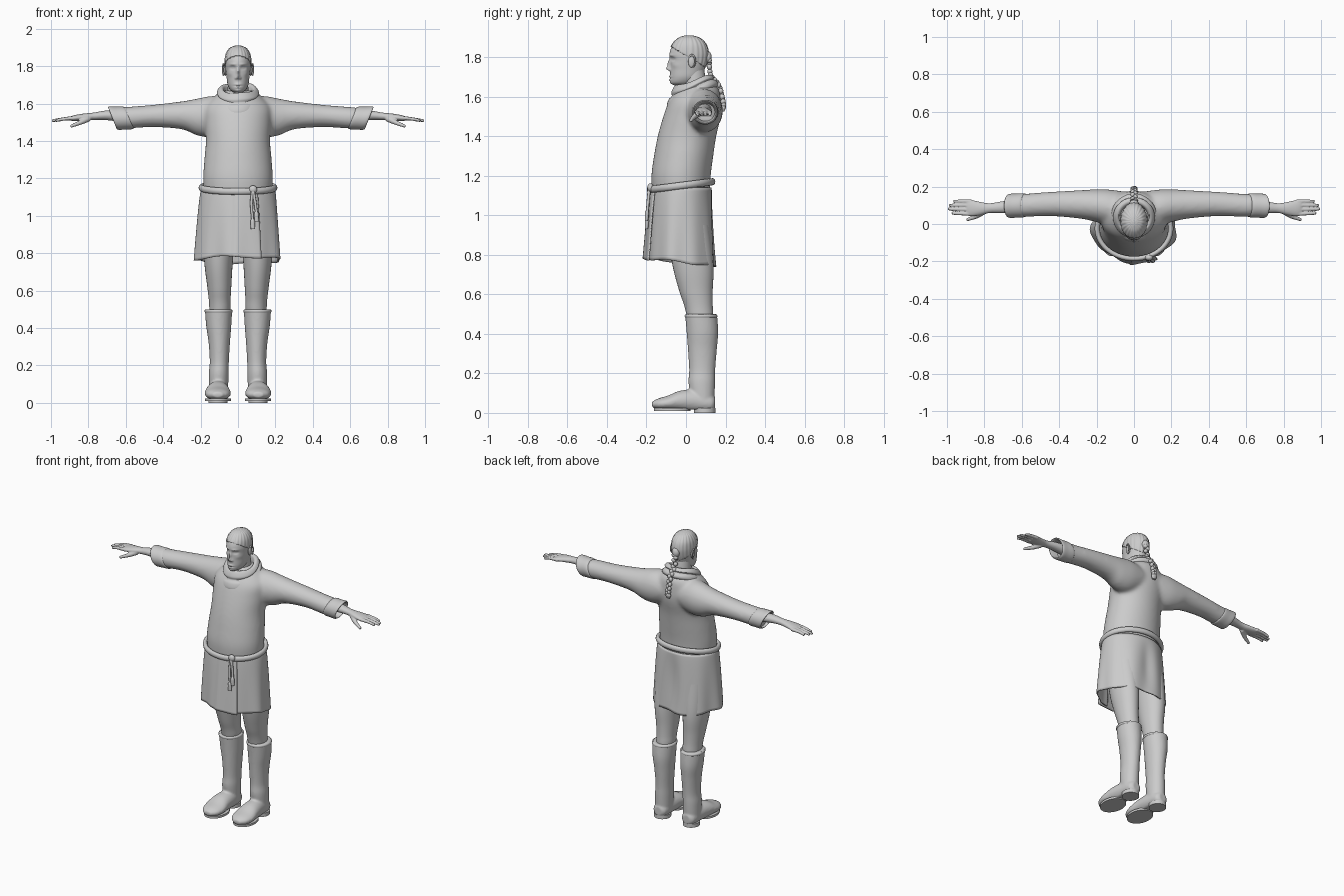
import bpy, bmesh, math
from math import sin, cos, pi, exp
from mathutils import Vector

old = bpy.data.objects.get("Cube")
if old:
    bpy.data.objects.remove(old)

grey = bpy.data.materials.new("plain_grey")
grey.use_nodes = True
grey.diffuse_color = (0.6, 0.6, 0.6, 1)
grey.node_tree.nodes["Principled BSDF"].inputs["Base Color"].default_value = (0.6, 0.6, 0.6, 1)


def finish(bm, name, voxel=0, mirror=False, thick=0, relax=4):
    bmesh.ops.recalc_face_normals(bm, faces=bm.faces)
    me = bpy.data.meshes.new(name)
    bm.to_mesh(me)
    bm.free()
    ob = bpy.data.objects.new(name, me)
    bpy.context.collection.objects.link(ob)
    me.materials.append(grey)
    if voxel:
        m = ob.modifiers.new("merge", "REMESH")
        m.mode, m.voxel_size, m.use_smooth_shade = "VOXEL", voxel, True
        m = ob.modifiers.new("relax", "SMOOTH")
        m.iterations = relax
    if thick:
        m = ob.modifiers.new("cloth", "SOLIDIFY")
        m.thickness = thick
    if mirror:
        ob.modifiers.new("mirror", "MIRROR").use_mirror_merge = False
    bpy.ops.object.select_all(action="DESELECT")
    ob.select_set(True)
    bpy.context.view_layer.objects.active = ob
    bpy.ops.object.shade_smooth_by_angle(angle=math.radians(60))
    return ob


def ease(rows, steps=6):
    """Catmull-Rom interpolation of tuples."""
    out = []
    for i in range(len(rows) - 1):
        a, b, c, d = rows[max(i - 1, 0)], rows[i], rows[i + 1], rows[min(i + 2, len(rows) - 1)]
        for k in range(steps):
            t = k / steps
            out.append(tuple(q + t / 2 * (r - p + t * (2*p - 5*q + 4*r - s + t * (3*(q - r) + s - p)))
                             for p, q, r, s in zip(a, b, c, d)))
    return out + [tuple(rows[-1])]


def skin(bm, rings, wrap=True, caps=True, closed=False):
    vs = [[bm.verts.new(p) for p in ring] for ring in rings]
    n = len(vs[0])
    for a, b in zip(vs, vs[1:] + vs[:1] if closed else vs[1:]):
        for j in range(n if wrap else n - 1):
            bm.faces.new((a[j], a[(j + 1) % n], b[(j + 1) % n], b[j]))
    if caps and not closed:
        bm.faces.new(vs[0])
        bm.faces.new(vs[-1])


def loft(bm, rows, axis, n=32, sign=1, shear=0, caps=True):
    """Rows: position on axis, two centre values, two radii."""
    rings = []
    for p, c, d, r, s in ease(rows):
        ring = []
        for j in range(n):
            u, v = c + r * cos(2*pi*j/n), d + s * sin(2*pi*j/n)
            q = p + shear * (v - d)
            ring.append({"x": (sign*q, u, v), "y": (u, q, v), "z": (u, v, q)}[axis])
        rings.append(ring)
    skin(bm, rings, caps=caps)


def tube(bm, path, r0, r1, n=12, closed=False, flat=1):
    pts = [Vector(p) for p in path]
    rings = []
    for i, p in enumerate(pts):
        a = pts[i - 1] if i or closed else p
        b = pts[(i + 1) % len(pts)] if closed or i < len(pts) - 1 else p
        t = (b - a).normalized()
        u = t.cross(Vector((0, 0, 1)) if abs(t.z) < .9 else Vector((0, 1, 0))).normalized()
        w = u.cross(t)
        r = r0 + (r1 - r0) * i / (len(pts) - 1)
        rings.append([p + u*r*flat*cos(2*pi*j/n) + w*r*sin(2*pi*j/n) for j in range(n)])
    skin(bm, rings, closed=closed)


def blob(bm, at, size):
    made = bmesh.ops.create_uvsphere(bm, u_segments=20, v_segments=12, radius=1)["verts"]
    for v in made:
        v.co = Vector(v.co[k] * size[k] + at[k] for k in range(3))


# Tunic body with both sleeves, merged into one cloth surface
bm = bmesh.new()
loft(bm, [(1.1, 0, -.025, .18, .145), (1.2, 0, -.025, .186, .15), (1.3, 0, -.012, .18, .15),
          (1.4, 0, .005, .172, .148), (1.5, 0, .03, .178, .145), (1.58, 0, .045, .175, .13),
          (1.64, 0, .06, .12, .105), (1.67, 0, .06, .08, .07)], "z", 48)
for s in (1, -1):
    loft(bm, [(.03, .07, 1.54, .1, .09), (.14, .09, 1.53, .095, .11), (.22, .1, 1.528, .085, .098),
              (.3, .105, 1.537, .075, .075), (.45, .107, 1.534, .065, .06), (.58, .1, 1.525, .062, .058),
              (.64, .1, 1.522, .06, .058)], "x", sign=s)
finish(bm, "tunic_body", .011, relax=8)

# Turned-back cuffs with slanted openings
bm = bmesh.new()
for s, off in ((1, .01), (-1, -.02)):
    loft(bm, [(.6 + off, .1, 1.523, .057, .055), (.61 + off, .1, 1.523, .064, .06),
              (.65 + off, .098, 1.522, .064, .061), (.685 + off, .097, 1.522, .064, .062),
              (.688 + off, .097, 1.522, .055, .053), (.64 + off, .098, 1.522, .048, .045)],
         "x", sign=s, shear=.4)
finish(bm, "sleeve_cuffs")

# Wrapped skirt: overlapping front edge, soft folds, hollow below
bm = bmesh.new()
rings = []
for i in range(25):
    t = i / 24
    ring = []
    for j in range(121):
        f = j / 120
        a = -.28 - f * (2*pi + .25)          # angle from the front, clockwise
        step = .016 * t * exp(-9 * (1 - f)) + .008 * (f > .9)
        fold = t * (.006*sin(5*a + 1) + .004*sin(9*a))
        cleft = .014 * exp(-((math.remainder(a - pi, 2*pi)) / .22) ** 2) * sin(pi * t)
        r = .198 + .03 * t ** .7 + step + fold - cleft
        q = .152 + .023 * t ** .7 + step + fold - cleft
        hem = .762 + .018 * cos(a) + .006 * sin(4*a)
        ring.append((-r * sin(a), -.022 - q * cos(a), 1.14 + (hem - 1.14) * t))
    rings.append(ring)
skin(bm, rings, wrap=False, caps=False)
finish(bm, "skirt", thick=.008)

# Rope belt, knot and hanging ends
bm = bmesh.new()
tube(bm, [(.197*sin(2*pi*k/64), -.025 - .16*cos(2*pi*k/64), 1.15 - .02*cos(2*pi*k/64))
          for k in range(64)], .018, .018, closed=True, flat=.75)
blob(bm, (.08, -.18, 1.14), (.022, .016, .022))
for x, low in ((.072, .93), (.092, .97)):
    tube(bm, ease([(.08, -.185, 1.14), (x, -.192, 1.07), (x + .006, -.196, low + .05)]), .008, .007)
    loft(bm, [(low + .055, x + .006, -.197, .006, .006), (low + .04, x + .006, -.198, .012, .01),
              (low, x + .008, -.2, .012, .008)], "z", 12)
finish(bm, "belt")

# Draped cowl around the neck, low at the front and high at the back
bm = bmesh.new()
profile = ease([(.07, .04, .065, 1.63, .03), (.078, .035, .075, 1.675, .028), (.095, .035, .092, 1.682, .03),
                (.112, .034, .108, 1.66, .04), (.106, .034, .106, 1.645, .045), (.12, .034, .122, 1.632, .05),
                (.125, .033, .13, 1.61, .058), (.118, .033, .122, 1.592, .06), (.1, .04, .105, 1.585, .058)], 5)
skin(bm, [[(rx*sin(a), cy - ry*cos(a), z - tilt*cos(a) + .004*sin(3*a + 9*rx))
           for a in (2*pi*j/64 for j in range(64))] for rx, cy, ry, z, tilt in profile], caps=False)
finish(bm, "cowl")

# Head, shaped by soft bumps: x, z, width, height, depth
bumps = [(0, 1.768, .008, .02, .014), (0, 1.743, .010, .011, .019), (.012, 1.736, .006, .006, .008),
         (.029, 1.791, .014, .009, -.012), (.029, 1.791, .009, .005, .006), (.028, 1.81, .017, .005, .005),
         (.046, 1.76, .014, .014, .004), (0, 1.702, .018, .005, .007), (0, 1.686, .015, .005, .006),
         (0, 1.694, .02, .002, -.003), (0, 1.668, .016, .009, .004)]


def head_rings(grow=0.0, strands=0.0):
    rows = [(1.658, -.06, .03, .02), (1.672, -.078, .055, .04), (1.7, -.08, .08, .055), (1.74, -.079, .095, .061),
            (1.78, -.079, .107, .066), (1.82, -.083, .111, .068), (1.86, -.068, .1, .062),
            (1.89, -.04, .073, .044), (1.903, -.012, .042, .02), (1.907, .01, .02, .003)]
    rings = []
    for z, f, b, w in ease(rows, 9):
        ring = []
        for j in range(128):
            a = 2*pi*j/128
            g = grow + strands * cos(22*a)
            x, y = (w + g) * sin(a), (f + b)/2 - ((b - f)/2 + g) * cos(a)
            if cos(a) > 0 and not grow:
                y -= min(1, 2*cos(a)) * sum(d * exp(-((abs(x) - cx)/sx)**2 - ((z - cz)/sz)**2)
                                            for cx, cz, sx, sz, d in bumps)
            ring.append((x, y, z + grow))
        rings.append(ring)
    return rings


bm = bmesh.new()
skin(bm, head_rings())
loft(bm, [(1.58, 0, .055, .07, .065), (1.65, 0, .045, .058, .058), (1.7, 0, .04, .054, .058),
          (1.75, 0, .035, .05, .055)], "z")
finish(bm, "head_and_neck")

# Ears with a raised rim
bm = bmesh.new()
blob(bm, (.069, .028, 1.778), (.008, .017, .03))
tube(bm, [(.077 + .004*sin(a), .03 + .017*sin(a), 1.78 + .031*cos(a))
          for a in (-.6 + k*.24 for k in range(15))], .005, .004, 8)
finish(bm, "ears", mirror=True)

# Swept-back hair cap
bm = bmesh.new()
skin(bm, head_rings(.004, .0012))
bmesh.ops.delete(bm, geom=[f for f in bm.faces if f.calc_center_median().z
                           < 1.845 - .6 * (f.calc_center_median().y + .06)], context="FACES")
finish(bm, "hair", thick=.004)

# Braid down the back, made of alternating strands
bm = bmesh.new()
blob(bm, (0, .108, 1.8), (.026, .022, .032))
path = ease([(0, .118, 1.785), (0, .125, 1.71), (0, .165, 1.66), (0, .183, 1.6), (0, .19, 1.56)], 4)
for k, p in enumerate(path):
    blob(bm, (.007 * (-1)**k, p[1], p[2]), (.015 - .0003*k, .013, .014))
loft(bm, [(1.565, 0, .19, .008, .007), (1.545, 0, .19, .02, .012), (1.525, 0, .188, .012, .006)], "z", 16)
finish(bm, "braid")

# Forearms and hands, palms down
bm = bmesh.new()
loft(bm, [(.58, .1, 1.53, .04, .035), (.7, .09, 1.537, .032, .026), (.77, .085, 1.532, .026, .02),
          (.82, .083, 1.528, .035, .019), (.87, .085, 1.523, .044, .016), (.895, .088, 1.52, .042, .012)], "x")
for y0, y1, tip in ((.054, .058, .975), (.077, .08, .995), (.1, .1, .99), (.121, .122, .965)):
    tube(bm, ease([(.87, y0, 1.522), (.93, (y0 + y1)/2, 1.518), (tip, y1, 1.508)]), .0115, .0075)
tube(bm, ease([(.8, .07, 1.52), (.84, .043, 1.5), (.895, .022, 1.478)]), .018, .008)
finish(bm, "hands", .0045, mirror=True, relax=2)

# Legs
bm = bmesh.new()
loft(bm, [(.95, .1, .01, .09, .11), (.75, .104, .035, .076, .104), (.62, .1, .05, .064, .085),
          (.55, .098, .062, .058, .073), (.5, .097, .07, .056, .068), (.42, .1, .08, .05, .06)], "z")
finish(bm, "legs", mirror=True)

# Boots: shaft and foot merged, with rim, sole and heel
bm = bmesh.new()
loft(bm, [(.04, .105, .085, .05, .058), (.15, .103, .08, .053, .067), (.22, .1, .082, .051, .066),
          (.32, .1, .083, .057, .073), (.41, .103, .083, .067, .08), (.5, .104, .076, .073, .081)], "z")
loft(bm, [(.148, .105, .05, .025, .03), (.125, .105, .05, .046, .045), (.05, .105, .06, .055, .058),
          (-.03, .108, .06, .064, .052), (-.09, .108, .05, .07, .038), (-.14, .108, .045, .057, .028),
          (-.172, .108, .043, .025, .014)], "y")
for v in bm.verts:
    v.co.z = max(v.co.z, .016)
finish(bm, "boots", .007, mirror=True, relax=3)

bm = bmesh.new()
for y, rx, ry, low, high in ((.095, .052, .054, 0, .024), (-.07, .069, .093, .01, .024)):
    skin(bm, [[(.107 + rx*cos(2*pi*j/32), y + ry*sin(2*pi*j/32), z) for j in range(32)] for z in (low, high)])
tube(bm, [(.104 + .069*cos(2*pi*j/32), .076 + .077*sin(2*pi*j/32), .49) for j in range(32)],
     .009, .009, 8, closed=True, flat=.7)
finish(bm, "boot_soles_and_rims", mirror=True)
